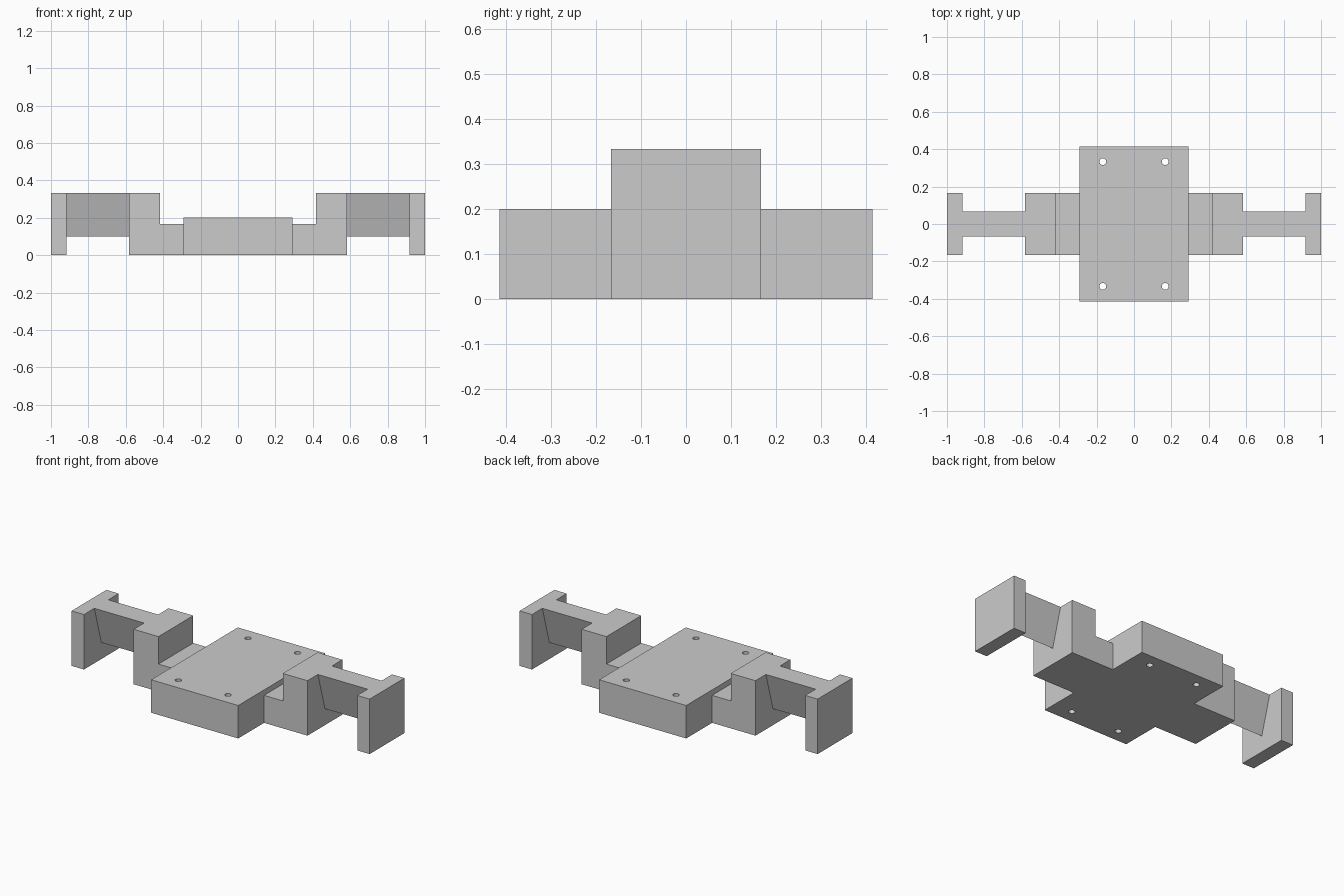
import bpy, bmesh
from mathutils import Vector

cube = bpy.data.objects.get("Cube")
if cube:
    bpy.data.objects.remove(cube, do_unlink=True)

grey = bpy.data.materials.new("light_grey")
grey.use_nodes = True
colour = (0.6, 0.6, 0.6, 1)
grey.diffuse_color = colour
grey.node_tree.nodes["Principled BSDF"].inputs["Base Color"].default_value = colour

HALF = 1 / 6      # half depth of the arms
TOP = 1 / 3       # height of the arms


def prism(name, outline, direction):
    """Extrude a closed outline into a solid."""
    bm = bmesh.new()
    face = bm.faces.new([bm.verts.new(p) for p in outline])
    moved = bmesh.ops.extrude_face_region(bm, geom=[face])["geom"]
    bmesh.ops.translate(bm, vec=Vector(direction),
                        verts=[v for v in moved if isinstance(v, bmesh.types.BMVert)])
    bmesh.ops.recalc_face_normals(bm, faces=bm.faces)
    mesh = bpy.data.meshes.new(name)
    bm.to_mesh(mesh)
    bm.free()
    mesh.materials.append(grey)
    obj = bpy.data.objects.new(name, mesh)
    bpy.context.collection.objects.link(obj)
    return obj


def side_profile(name, points):
    """Solid with an x-z outline running through the arm's depth."""
    return prism(name, [(x, -HALF, z) for x, z in points], (0, 2 * HALF, 0))


def combine(target, other, operation):
    mod = target.modifiers.new(operation, 'BOOLEAN')
    mod.operation, mod.solver, mod.object = operation, 'EXACT', other
    bpy.context.view_layer.objects.active = target
    bpy.ops.object.modifier_apply(modifier=mod.name)
    bpy.data.objects.remove(other, do_unlink=True)


# Central base block
bx, by = 0.292, 0.415
bracket = prism("mounting_bracket",
                [(-bx, -by, 0), (bx, -by, 0), (bx, by, 0), (-bx, by, 0)], (0, 0, 0.2))

# Arms: stepped shoulder, V-shaped bar and end plate on each side
for side, s in (("left", 1), ("right", -1)):
    shoulder = side_profile(side + "_shoulder", [
        (s * 0.25, 0), (s * 0.583, 0), (s * 0.583, TOP),
        (s * 0.417, TOP), (s * 0.417, HALF), (s * 0.25, HALF)])
    bar = prism(side + "_bar", [
        (s * 0.5, -0.067, TOP), (s * 0.5, 0.067, TOP), (s * 0.5, 0, 0.1)], (s * 0.46, 0, 0))
    plate = side_profile(side + "_end_plate", [
        (s * 0.917, 0), (s, 0), (s, TOP), (s * 0.917, TOP)])
    for part in (shoulder, bar, plate):
        combine(bracket, part, 'UNION')

# Four screw holes
for x in (-HALF, HALF):
    for y in (-TOP, TOP):
        bpy.ops.mesh.primitive_cylinder_add(vertices=24, radius=0.018, depth=1, location=(x, y, 0))
        cutter = bpy.context.object
        cutter.hide_render = True
        cutter.data.materials.append(grey)
        combine(bracket, cutter, 'DIFFERENCE')
